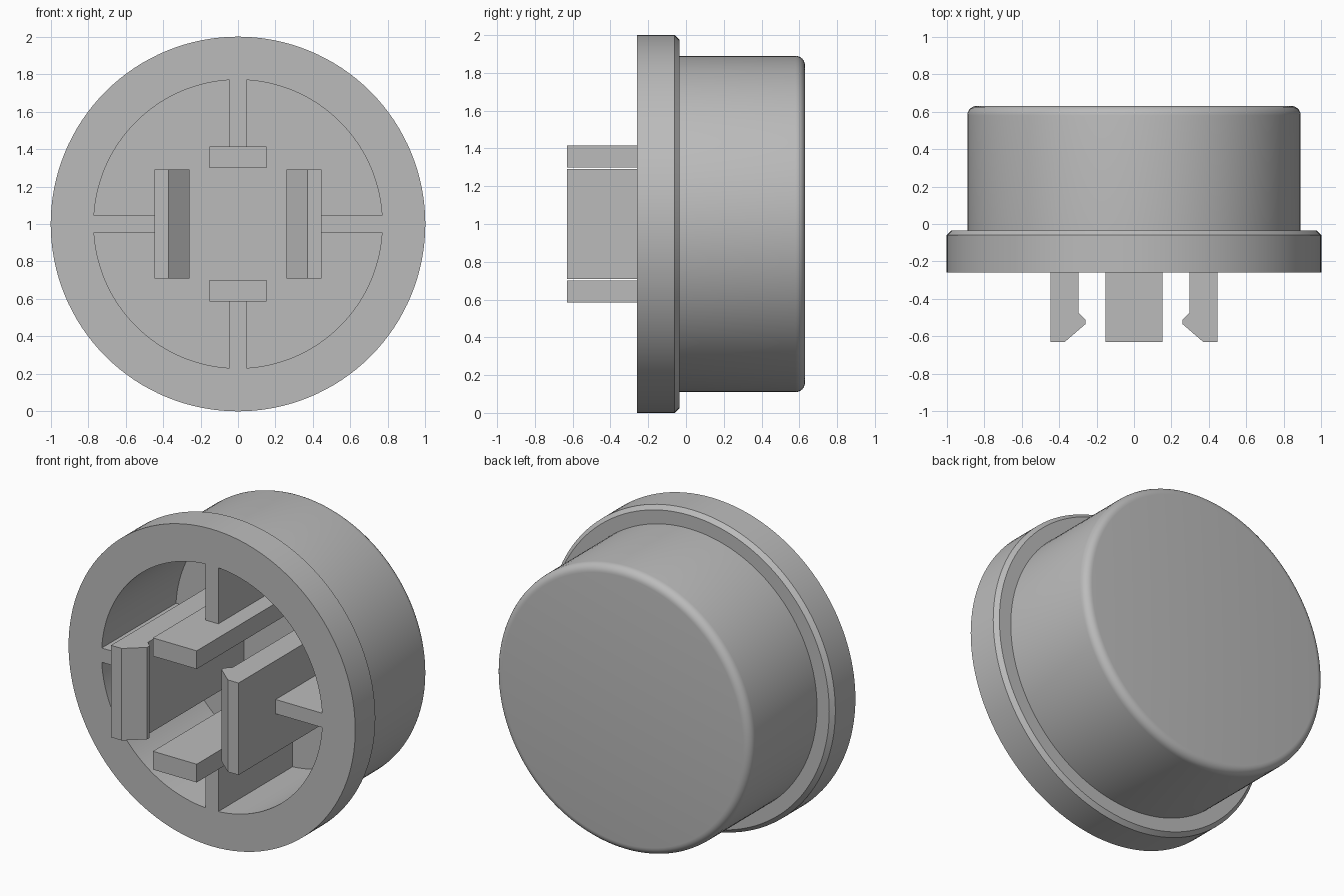
import bpy, bmesh
from math import pi, sin, cos, radians
from mathutils import Matrix, Vector

cube = bpy.data.objects.get("Cube")
if cube:
    bpy.data.objects.remove(cube, do_unlink=True)

grey = bpy.data.materials.new("mid grey plastic")
grey.use_nodes = True
GREY = (0.5, 0.5, 0.5, 1)
grey.diffuse_color = GREY
grey.node_tree.nodes["Principled BSDF"].inputs["Base Color"].default_value = GREY

CENTRE = Vector((0, 0, 1))
FRONT, FLOOR, BACK = -0.26, 0.48, 0.63
TIP = -0.63
BORE = 0.77


def finish(name, bm, smooth=False):
    """Turn a bmesh into a named object on the cap's axis."""
    bmesh.ops.recalc_face_normals(bm, faces=bm.faces[:])
    mesh = bpy.data.meshes.new(name)
    bm.to_mesh(mesh)
    bm.free()
    mesh.materials.append(grey)
    obj = bpy.data.objects.new(name, mesh)
    obj.location = CENTRE
    bpy.context.collection.objects.link(obj)
    if smooth:
        bpy.ops.object.select_all(action="DESELECT")
        obj.select_set(True)
        bpy.context.view_layer.objects.active = obj
        bpy.ops.object.shade_smooth_by_angle(angle=radians(30))
    return obj


def lathe(name, profile, steps=128):
    """Spin (radius, y) points around the y axis."""
    bm = bmesh.new()
    verts = [bm.verts.new((r, y, 0)) for r, y in profile]
    edges = [bm.edges.new(pair) for pair in zip(verts, verts[1:])]
    bmesh.ops.spin(bm, geom=verts + edges, cent=(0, 0, 0), axis=(0, 1, 0),
                   angle=2 * pi, steps=steps, use_merge=True)
    bmesh.ops.remove_doubles(bm, verts=bm.verts[:], dist=0.0001)
    return finish(name, bm, smooth=True)


def box(name, low, high):
    low, high = Vector(low), Vector(high)
    bm = bmesh.new()
    bmesh.ops.create_cube(bm, size=1, matrix=Matrix.Translation((low + high) / 2)
                          @ Matrix.Diagonal((*(high - low), 1)))
    return finish(name, bm)


def prism(name, outline, half_height):
    """Extrude an (x, y) outline along z."""
    bm = bmesh.new()
    face = bm.faces.new([bm.verts.new((x, y, -half_height)) for x, y in outline])
    top = bmesh.ops.extrude_face_region(bm, geom=[face], use_keep_orig=True)
    moved = [v for v in top["geom"] if isinstance(v, bmesh.types.BMVert)]
    bmesh.ops.translate(bm, verts=moved, vec=(0, 0, 2 * half_height))
    return finish(name, bm)


# Hollow cap: bore, flange with chamfer, body with rounded back edge
fillet = 0.05
rounded = [(0.89 - fillet + fillet * cos(a), BACK - fillet + fillet * sin(a))
           for a in (pi / 2 * i / 6 for i in range(7))]
lathe("cap_shell", [(0, FLOOR), (BORE, FLOOR), (BORE, FRONT), (1, FRONT),
                    (1, -0.06), (0.975, -0.035), (0.89, -0.035),
                    *rounded, (0, BACK)])

# Snap hooks and their ribs on both sides
hook = [(0.445, FLOOR + 0.02), (0.445, TIP), (0.37, TIP), (0.26, -0.535),
        (0.26, -0.51), (0.295, -0.475), (0.295, FLOOR + 0.02)]
for side, s in (("left", 1), ("right", -1)):
    prism(side + "_snap_hook", [(s * x, y) for x, y in hook], 0.29)
    ends = sorted((s * 0.445, s * (BORE + 0.01)))
    box(side + "_rib", (ends[0], FRONT, -0.045), (ends[1], FLOOR + 0.02, 0.045))

# Guide plates and their ribs above and below
for side, s in (("upper", 1), ("lower", -1)):
    near, far = sorted((s * 0.3, s * 0.415))
    box(side + "_guide_plate", (-0.153, TIP, near), (0.153, FLOOR + 0.02, far))
    near, far = sorted((s * 0.415, s * (BORE + 0.01)))
    box(side + "_rib", (-0.045, FRONT, near), (0.045, FLOOR + 0.02, far))
